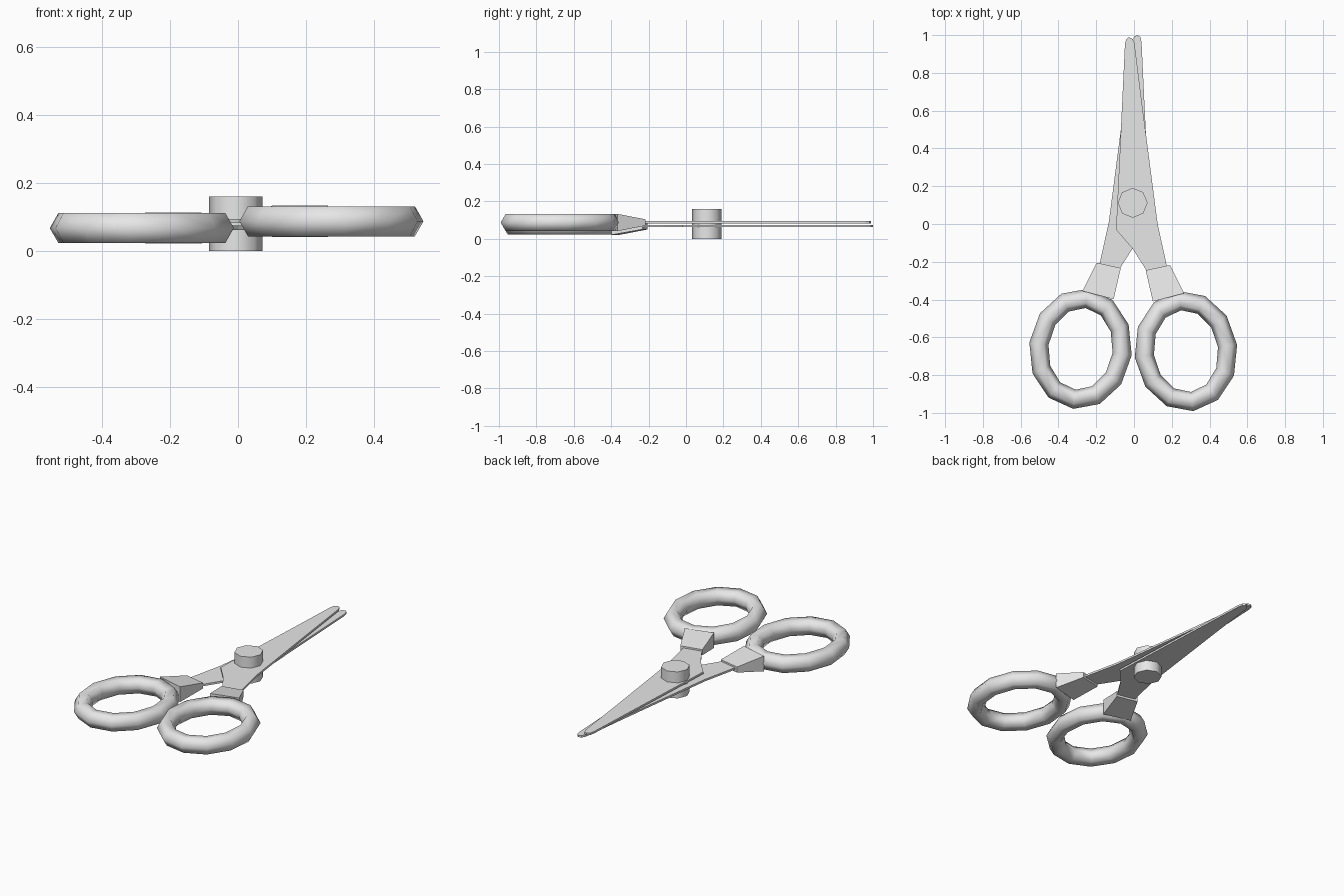
import bpy, bmesh
from math import sin, cos, pi, radians
from mathutils import Matrix, Vector

cube = bpy.data.objects.get("Cube")
if cube:
    bpy.data.objects.remove(cube, do_unlink=True)

GREY = (0.8, 0.8, 0.8, 1.0)
metal = bpy.data.materials.new("light grey")
metal.use_nodes = True
metal.diffuse_color = GREY
metal.node_tree.nodes["Principled BSDF"].inputs["Base Color"].default_value = GREY


def finish(name, bm, place=None, smooth_angle=None):
    """Turn a bmesh into a named object, optionally placed and smoothed."""
    if place:
        bm.transform(place)
    bmesh.ops.recalc_face_normals(bm, faces=bm.faces)
    mesh = bpy.data.meshes.new(name)
    bm.to_mesh(mesh)
    bm.free()
    mesh.materials.append(metal)
    obj = bpy.data.objects.new(name, mesh)
    bpy.context.collection.objects.link(obj)
    if smooth_angle:
        bpy.ops.object.select_all(action="DESELECT")
        obj.select_set(True)
        bpy.context.view_layer.objects.active = obj
        bpy.ops.object.shade_smooth_by_angle(angle=radians(smooth_angle))
    return obj


def blade(name, place):
    """Flat plate with a cranked shank and a rounded tip."""
    outline = [(0.075, -0.26), (0.18, -0.25), (0.125, 0), (0.047, 0.6),
               (0.002, 0.96), (-0.01, 0.982), (-0.028, 0.988), (-0.042, 0.977),
               (-0.048, 0.95), (-0.063, 0.63), (-0.095, -0.03), (-0.008, -0.13)]
    bm = bmesh.new()
    face = bm.faces.new([bm.verts.new((x, y, -0.005)) for x, y in outline])
    out = bmesh.ops.extrude_face_region(bm, geom=[face])
    top = [g for g in out["geom"] if isinstance(g, bmesh.types.BMVert)]
    bmesh.ops.translate(bm, verts=top, vec=(0, 0, 0.012))
    finish(name, bm, place)


def socket(name, place):
    """Block flaring from the shank towards the finger ring."""
    ends = [((0.062, -0.245), (0.19, -0.217), 0.017),
            ((0.10, -0.41), (0.265, -0.367), 0.046)]
    bm = bmesh.new()
    for a, b, h in ends:
        for x, y in (a, b):
            for z in (-h, h):
                bm.verts.new((x, y, z))
    bmesh.ops.convex_hull(bm, input=bm.verts[:])
    bmesh.ops.dissolve_limit(bm, angle_limit=radians(2), verts=bm.verts[:], edges=bm.edges[:])
    finish(name, bm, place)


def finger_ring(name, place, around=12, sides=6, tube=0.051):
    """Oval loop with a hexagonal section, leaning slightly inwards."""
    bm = bmesh.new()
    loops = []
    for i in range(around):
        t = 2 * pi * i / around
        centre = Vector((0.222 * cos(t), 0.269 * sin(t), 0))
        out = Vector((cos(t), sin(t), 0))
        loops.append([bm.verts.new(centre + out * tube * cos(p) + Vector((0, 0, tube * sin(p))))
                      for p in (2 * pi * j / sides for j in range(sides))])
    for i in range(around):
        a, b = loops[i], loops[(i + 1) % around]
        for j in range(sides):
            k = (j + 1) % sides
            bm.faces.new((a[j], b[j], b[k], a[k]))
    lean = Matrix.Translation((0.275, -0.673, 0)) @ Matrix.Rotation(radians(7), 4, "Z")
    finish(name, bm, place @ lean, 80)


# Two halves, one mirrored and set lower than the other
halves = {
    "left": Matrix.Translation((0, 0, 0.087)),
    "right": Matrix.Translation((-0.008, 0.012, 0.067)) @ Matrix.Diagonal((-1, 1, 1, 1)),
}
for side, place in halves.items():
    blade(side + "_blade", place)
    socket(side + "_handle_socket", place)
    finger_ring(side + "_finger_ring", place)

# Pivot pin through both blades
bm = bmesh.new()
bmesh.ops.create_cone(bm, cap_ends=True, segments=8, radius1=0.079, radius2=0.079, depth=0.16)
finish("pivot_pin", bm, Matrix.Translation((-0.007, 0.112, 0.08)), 50)
